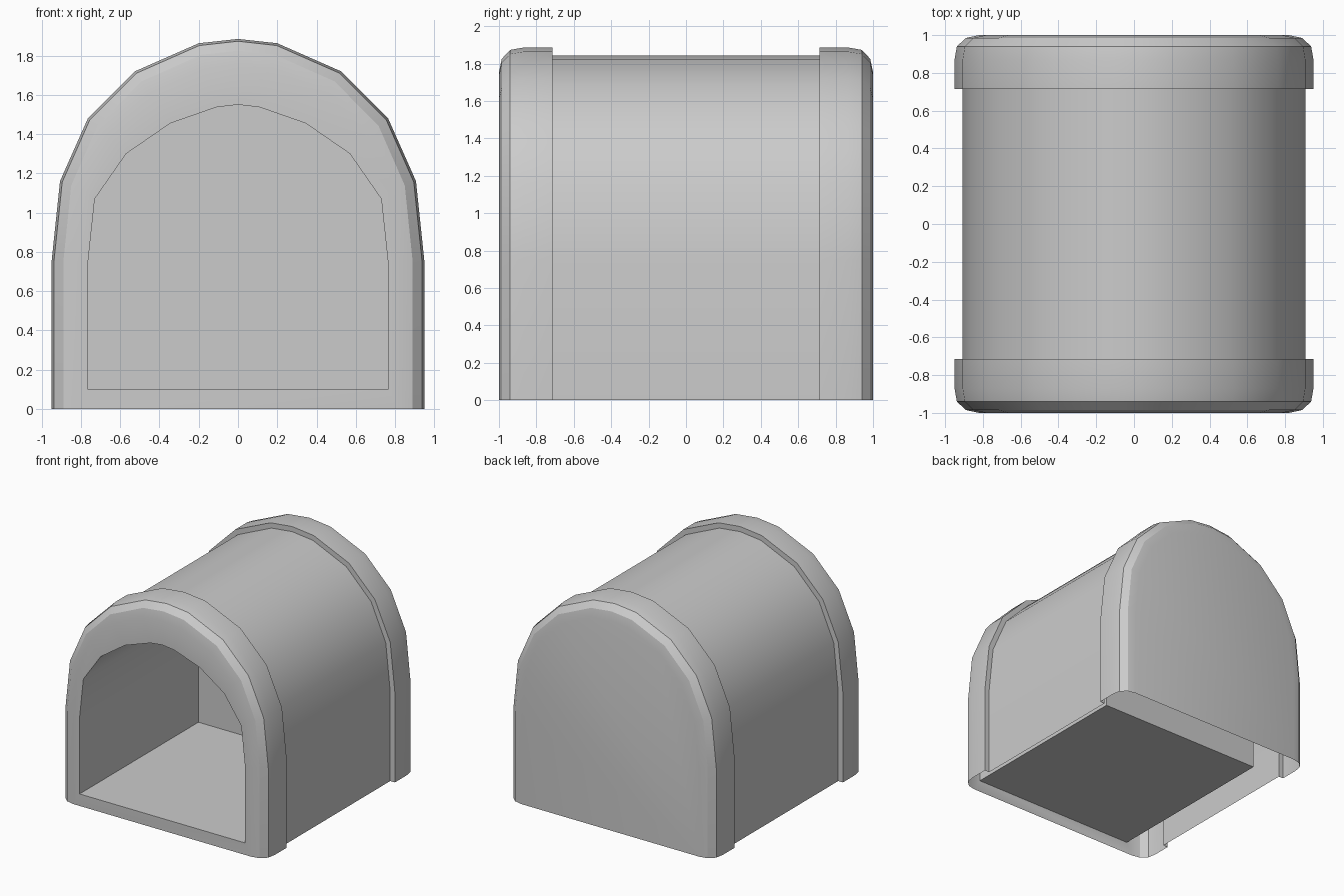
import bpy, bmesh, math

if "Cube" in bpy.data.objects:
    bpy.data.objects.remove(bpy.data.objects["Cube"])

# Right half of each arch outline as (x, z), from the bottom corner to the crown
OUTER = [(0.95, 0), (0.95, 0.75), (0.907, 1.16), (0.765, 1.48), (0.525, 1.72), (0.20, 1.863), (0, 1.885)]
OPENING = [(0.765, 0.10), (0.765, 0.74), (0.73, 1.07), (0.57, 1.30), (0.345, 1.455), (0.11, 1.537), (0, 1.55)]
TUNNEL_END = 0.57


def full(half):
    return half + [(-x, z) for x, z in reversed(half[:-1])]


def inset(half, d):
    # Pull the arch inward by d while keeping its feet on the ground
    out = []
    for x, z in half:
        if z > 0.75:
            z = 0.75 + (z - 0.75) * (1 - d / 1.135)
        out.append((x * (1 - d / 0.95), z))
    return out


def ring(bm, half, y):
    return [bm.verts.new((x, y, z)) for x, z in full(half)]


def bridge(bm, a, b, closed=False):
    n = len(a)
    for i in range(n if closed else n - 1):
        j = (i + 1) % n
        bm.faces.new((a[i], a[j], b[j], b[i]))


bm = bmesh.new()

# Outer skin: rounded end bands with a recessed middle, open underneath
end = [(0.13, 1.0), (0.06, 0.985), (0.012, 0.94), (0, 0.87), (0, 0.715), (0.043, 0.715)]
sections = [(d, -y) for d, y in end] + list(reversed(end))
rings = [ring(bm, inset(OUTER, d), y) for d, y in sections]
for a, b in zip(rings, rings[1:]):
    bridge(bm, a, b)

# Flat back wall
bm.faces.new(rings[-1])

# Front wall around the opening, then the inner tunnel with floor and end wall
mouth = ring(bm, OPENING, -1.0)
inner_end = ring(bm, OPENING, TUNNEL_END)
bridge(bm, rings[0], mouth, True)
bridge(bm, mouth, inner_end, True)
bm.faces.new(inner_end)

bmesh.ops.recalc_face_normals(bm, faces=bm.faces)
# Make sure the back wall faces outward
bm.faces.ensure_lookup_table()
back = max(bm.faces, key=lambda f: f.calc_center_median().y)
if back.normal.y < 0:
    bmesh.ops.reverse_faces(bm, faces=bm.faces)

mesh = bpy.data.meshes.new("arched_shelter")
bm.to_mesh(mesh)
bm.free()
shelter = bpy.data.objects.new("arched_shelter", mesh)
bpy.context.collection.objects.link(shelter)
bpy.context.view_layer.objects.active = shelter
shelter.select_set(True)
bpy.ops.object.shade_smooth_by_angle(angle=math.radians(30))
